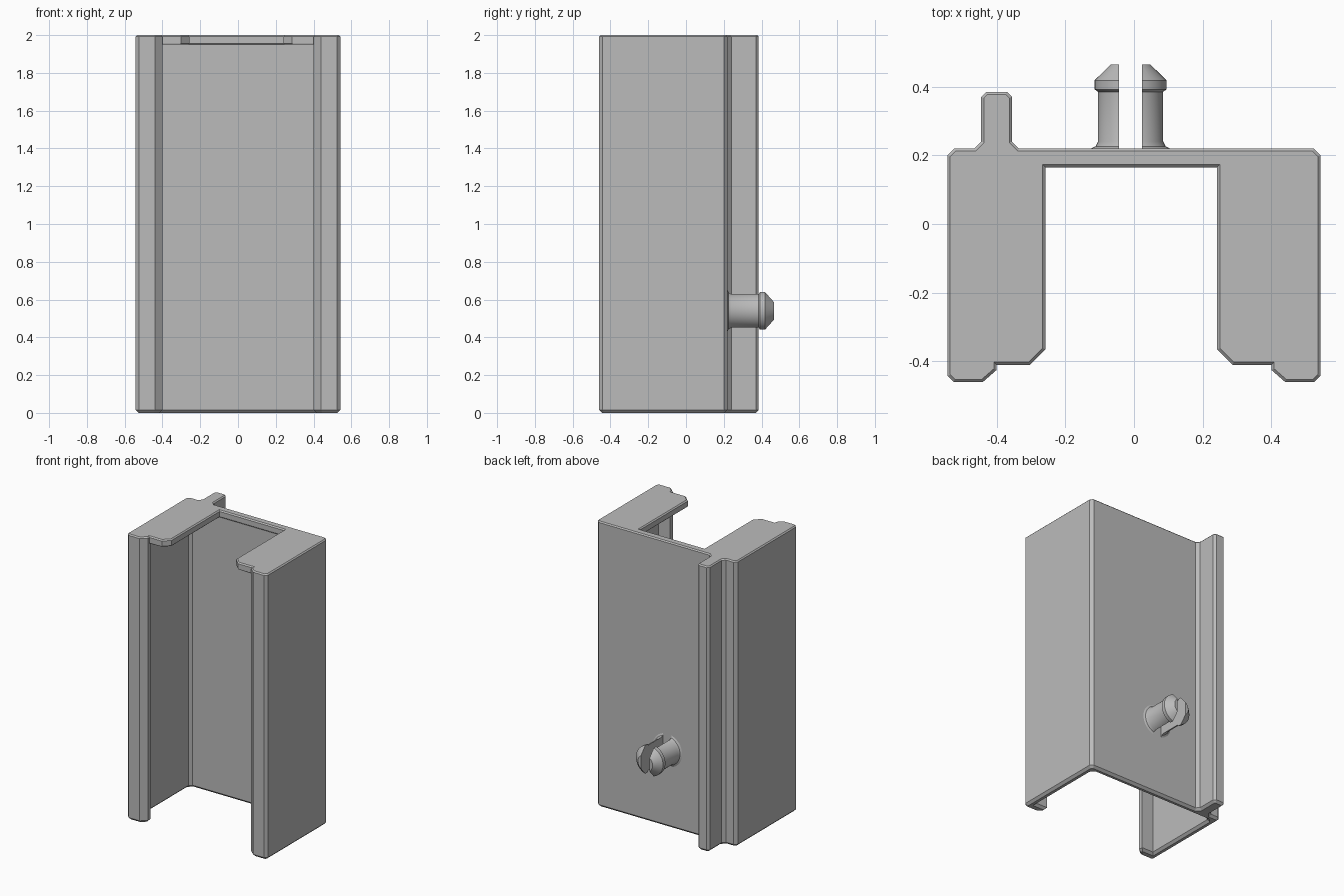
import bpy, bmesh, math
from mathutils import Vector

old = bpy.data.objects.get("Cube")
if old:
    bpy.data.objects.remove(old, do_unlink=True)

GREY = (0.5, 0.5, 0.5, 1)
mat = bpy.data.materials.new("plain grey")
mat.use_nodes = True
mat.diffuse_color = GREY
mat.node_tree.nodes["Principled BSDF"].inputs["Base Color"].default_value = GREY

SIDE, FRONT, BACK = 0.543, -0.46, 0.22
CAP_Z, TOP = 1.95, 2.0
PIN_X, PIN_Z = -0.01, 0.54


def finish(bm, name, smooth=False):
    bmesh.ops.recalc_face_normals(bm, faces=bm.faces[:])
    mesh = bpy.data.meshes.new(name)
    bm.to_mesh(mesh)
    bm.free()
    mesh.materials.append(mat)
    obj = bpy.data.objects.new(name, mesh)
    bpy.context.collection.objects.link(obj)
    if smooth:
        bpy.ops.object.select_all(action='DESELECT')
        obj.select_set(True)
        bpy.context.view_layer.objects.active = obj
        bpy.ops.object.shade_smooth_by_angle(angle=math.radians(30))
    return obj


def prism(outline, z0, z1):
    bm = bmesh.new()
    face = bm.faces.new([bm.verts.new((x, y, z0)) for x, y in outline])
    new = bmesh.ops.extrude_face_region(bm, geom=[face], use_keep_orig=True)["geom"]
    for v in new:
        if isinstance(v, bmesh.types.BMVert):
            v.co.z = z1
    bmesh.ops.recalc_face_normals(bm, faces=bm.faces[:])
    return bm


def chamfer(bm, z, width, rule=lambda p: True):
    edges = [e for e in bm.edges
             if all(abs(v.co.z - z) < 1e-4 for v in e.verts)
             and rule((e.verts[0].co + e.verts[1].co) / 2)]
    bmesh.ops.bevel(bm, geom=edges, offset=width, segments=1,
                    affect='EDGES', clamp_overlap=False)


def mirrored(points):
    return [(-x, y) for x, y in reversed(points)]


# Shared outside outline of the left half, from the lip to the back corner
outside = [(0.40, -0.425), (0.44, FRONT), (SIDE - 0.018, FRONT), (SIDE, FRONT + 0.018),
           (SIDE, BACK - 0.02), (SIDE - 0.02, BACK)]

# Guide rib on the back, flared at its root
rib = [(0.065, BACK), (0.045, BACK + 0.02), (0.045, 0.37), (0.03, 0.385)]
rib = [(x - 0.40, y) for x, y in rib + mirrored(rib)]

# Channel: thin back, sides and front lips
inside = [(0.47, 0.17), (0.49, 0.15), (0.49, -0.395), (0.40, -0.395)]
channel_half = inside + outside
bm = prism(channel_half + rib + mirrored(channel_half), 0, CAP_Z)
chamfer(bm, 0, 0.016)
finish(bm, "channel_body")

# Top plate with a wide notch open to the front
notch = [(0.25, 0.165), (0.25, -0.365), (0.295, -0.41)]
shift = -0.008
cap = ([(x + shift, y) for x, y in notch] + [(0.40, -0.41)] + outside + rib
       + mirrored(outside) + [(-0.40, -0.41)]
       + [(x + shift, y) for x, y in mirrored(notch)])
bm = prism(cap, CAP_Z, TOP)
chamfer(bm, TOP, 0.008)
chamfer(bm, CAP_Z, 0.006, lambda p: abs(p.x) < 0.395 and p.y < 0.17)
finish(bm, "top_plate")

# Split snap pin on the back: a turned profile of (radius, y) cut by a slot
profile = [(0, 0.21), (0.115, 0.21), (0.115, BACK), (0.102, 0.226), (0.095, 0.24),
           (0.095, 0.385), (0.105, 0.392), (0.105, 0.418), (0.057, 0.465), (0, 0.465)]
for name, side in (("left_pin_half", 1), ("right_pin_half", -1)):
    bm = bmesh.new()
    verts = [bm.verts.new((r, y, 0)) for r, y in profile]
    edges = [bm.edges.new(pair) for pair in zip(verts, verts[1:])]
    bmesh.ops.spin(bm, geom=verts + edges, cent=(0, 0, 0), axis=(0, 1, 0),
                   angle=math.tau, steps=40)
    bmesh.ops.remove_doubles(bm, verts=bm.verts[:], dist=1e-4)
    bmesh.ops.bisect_plane(bm, geom=bm.verts[:] + bm.edges[:] + bm.faces[:],
                           plane_co=(side * 0.033, 0, 0), plane_no=(side, 0, 0),
                           clear_inner=True)
    bmesh.ops.holes_fill(bm, edges=[e for e in bm.edges if e.is_boundary], sides=0)
    bmesh.ops.translate(bm, verts=bm.verts[:], vec=Vector((PIN_X, 0, PIN_Z)))
    finish(bm, name, smooth=True)
